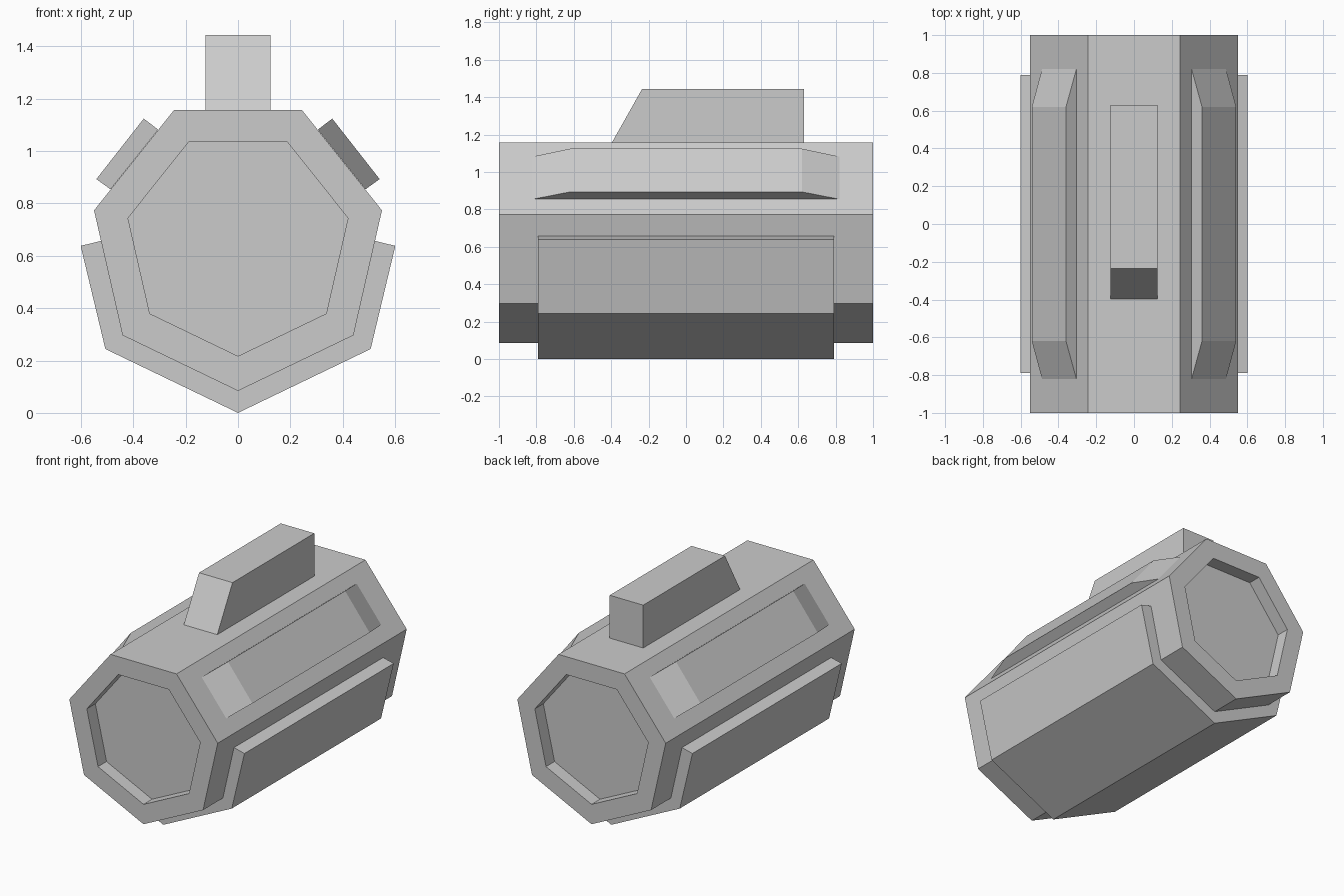
import bpy
import bmesh
from math import sin, cos, pi

if "Cube" in bpy.data.objects:
    bpy.data.objects.remove(bpy.data.objects["Cube"])

CZ = 0.648      # height of the barrel axis
R = 0.564       # barrel radius
RIN = 0.431     # end recess radius


def hept(r, k):
    """Corner k of the heptagon, counted from the bottom point, as (x, z)."""
    a = 2 * pi * k / 7
    return (r * sin(a), CZ - r * cos(a))


def loft(name, rings):
    """Join closed rings of equal length and cap both ends."""
    bm = bmesh.new()
    loops = [[bm.verts.new(p) for p in ring] for ring in rings]
    for a, b in zip(loops, loops[1:]):
        n = len(a)
        for i in range(n):
            j = (i + 1) % n
            bm.faces.new((a[i], a[j], b[j], b[i]))
    bm.faces.new(loops[0])
    bm.faces.new(loops[-1])
    bmesh.ops.recalc_face_normals(bm, faces=bm.faces)
    mesh = bpy.data.meshes.new(name)
    bm.to_mesh(mesh)
    bm.free()
    ob = bpy.data.objects.new(name, mesh)
    bpy.context.collection.objects.link(ob)
    return ob


# Barrel with a shallow recess in each end
steps = [(RIN, -0.91), (RIN, -1), (R, -1), (R, 1), (RIN, 1), (RIN, 0.91)]
loft("barrel", [[(x, y, z) for x, z in (hept(r, k) for k in range(7))]
                for r, y in steps])

# Cradle shell wrapped round the four lower sides
outer = [(-0.601, 0.638), hept(0.648, -1), hept(0.648, 0),
         hept(0.648, 1), (0.601, 0.638)]
inner = [(0.5225, 0.657), hept(R, 1), hept(R, 0), hept(R, -1), (-0.5225, 0.657)]
loft("lower_shell", [[(x, y, z) for x, z in outer + inner]
                     for y in (-0.79, 0.79)])

# Raised pads with sloped ends on the upper sloping sides
for side, s in (("right", 1), ("left", -1)):
    loft("pad_" + side, [
        [(s * x, y, z) for x, z, y in ((x0, z0, -h), (x1, z1, -h),
                                       (x1, z1, h), (x0, z0, h))]
        for x0, z0, x1, z1, h in ((0.305, 1.082, 0.487, 0.854, 0.82),
                                  (0.360, 1.124, 0.541, 0.893, 0.62))])

# Top block with a slanted front
side_profile = [(-0.40, 1.15), (-0.235, 1.443), (0.63, 1.443), (0.63, 1.15)]
loft("top_block", [[(x, y, z) for y, z in side_profile]
                   for x in (-0.124, 0.124)])
